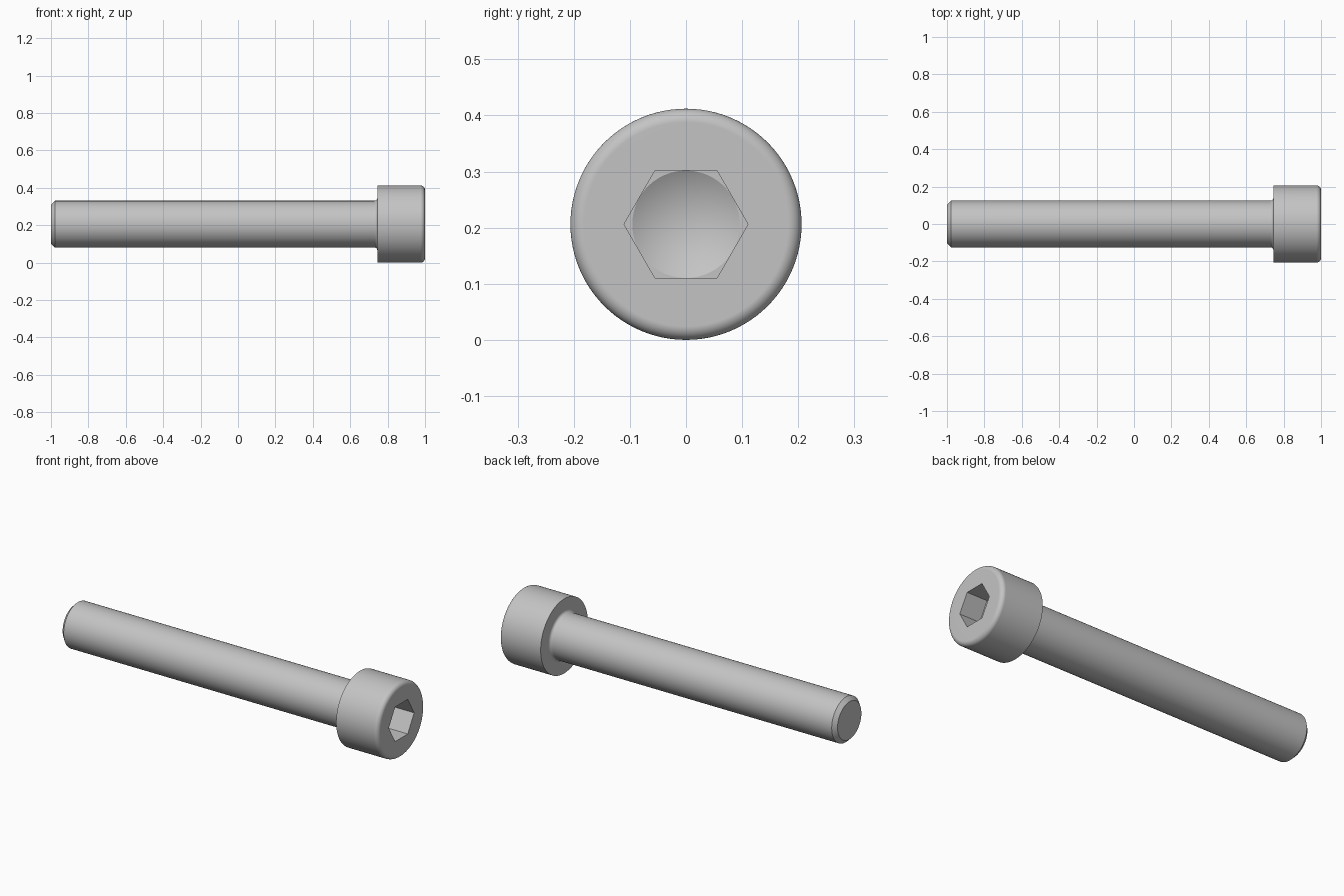
import bpy, bmesh, math

if "Cube" in bpy.data.objects:
    bpy.data.objects.remove(bpy.data.objects["Cube"], do_unlink=True)

SIDES = 96
AXIS_Z = 0.206          # the bolt lies on its head
SHANK_R, HEAD_R = 0.125, 0.206
HEAD_X = 0.745          # underside of the head
SOCKET, DEPTH = 0.0957, 0.125
CHAMFER, FILLET, EDGE = 0.021, 0.016, 0.024


def arc(cx, cr, radius, start, end, steps=8):
    """Profile points (x, radius) along an arc, angles in degrees."""
    angles = [math.radians(start + (end - start) * i / steps) for i in range(steps + 1)]
    return [(cx + radius * math.cos(a), cr + radius * math.sin(a)) for a in angles]


def ring(bm, x, r, hexagon=False):
    """Circle, or hexagon with apothem r, across the bolt axis."""
    verts = []
    for i in range(SIDES):
        a = math.tau * i / SIDES
        d = r
        if hexagon:
            d = r / math.cos(a % (math.pi / 3) - math.pi / 6)
        verts.append(bm.verts.new((x, d * math.cos(a), d * math.sin(a))))
    return verts


# Steel
steel = bpy.data.materials.new("steel_grey")
steel.use_nodes = True
colour = (0.55, 0.55, 0.55, 1)
steel.diffuse_color = colour
steel.node_tree.nodes["Principled BSDF"].inputs["Base Color"].default_value = colour

# Outer profile: chamfered tip, shank, fillet under head, rounded head rim
profile = [(-1, SHANK_R - CHAMFER), (-1 + CHAMFER, SHANK_R)]
profile += arc(HEAD_X - FILLET, SHANK_R + FILLET, FILLET, -90, 0)
profile += [(HEAD_X, HEAD_R)]
profile += arc(1 - EDGE, HEAD_R - EDGE, EDGE, 90, 0)

bm = bmesh.new()
rings = [ring(bm, x, r) for x, r in profile]
# Hexagonal socket and the rim of its drilled bottom
rings += [ring(bm, 1, SOCKET, True), ring(bm, 1 - DEPTH, SOCKET, True),
          ring(bm, 1 - DEPTH, SOCKET)]
for a, b in zip(rings, rings[1:]):
    for i in range(SIDES):
        j = (i + 1) % SIDES
        bm.faces.new((a[i], a[j], b[j], b[i]))

# Flat tip and conical socket bottom
bm.faces.new(rings[0])
apex = bm.verts.new((1 - DEPTH - SOCKET / math.tan(math.radians(60)), 0, 0))
for i in range(SIDES):
    bm.faces.new((rings[-1][i], rings[-1][(i + 1) % SIDES], apex))
bmesh.ops.remove_doubles(bm, verts=bm.verts, dist=1e-5)
bmesh.ops.recalc_face_normals(bm, faces=bm.faces)

mesh = bpy.data.meshes.new("socket_head_bolt")
bm.to_mesh(mesh)
bm.free()
mesh.materials.append(steel)
bolt = bpy.data.objects.new("socket_head_bolt", mesh)
bolt.location.z = AXIS_Z
bpy.context.collection.objects.link(bolt)

# Smooth round surfaces with crisp edges
bpy.ops.object.select_all(action="DESELECT")
bolt.select_set(True)
bpy.context.view_layer.objects.active = bolt
bpy.ops.object.shade_smooth_by_angle(angle=math.radians(28))
normals = bolt.modifiers.new("even_normals", "WEIGHTED_NORMAL")
normals.keep_sharp = True
